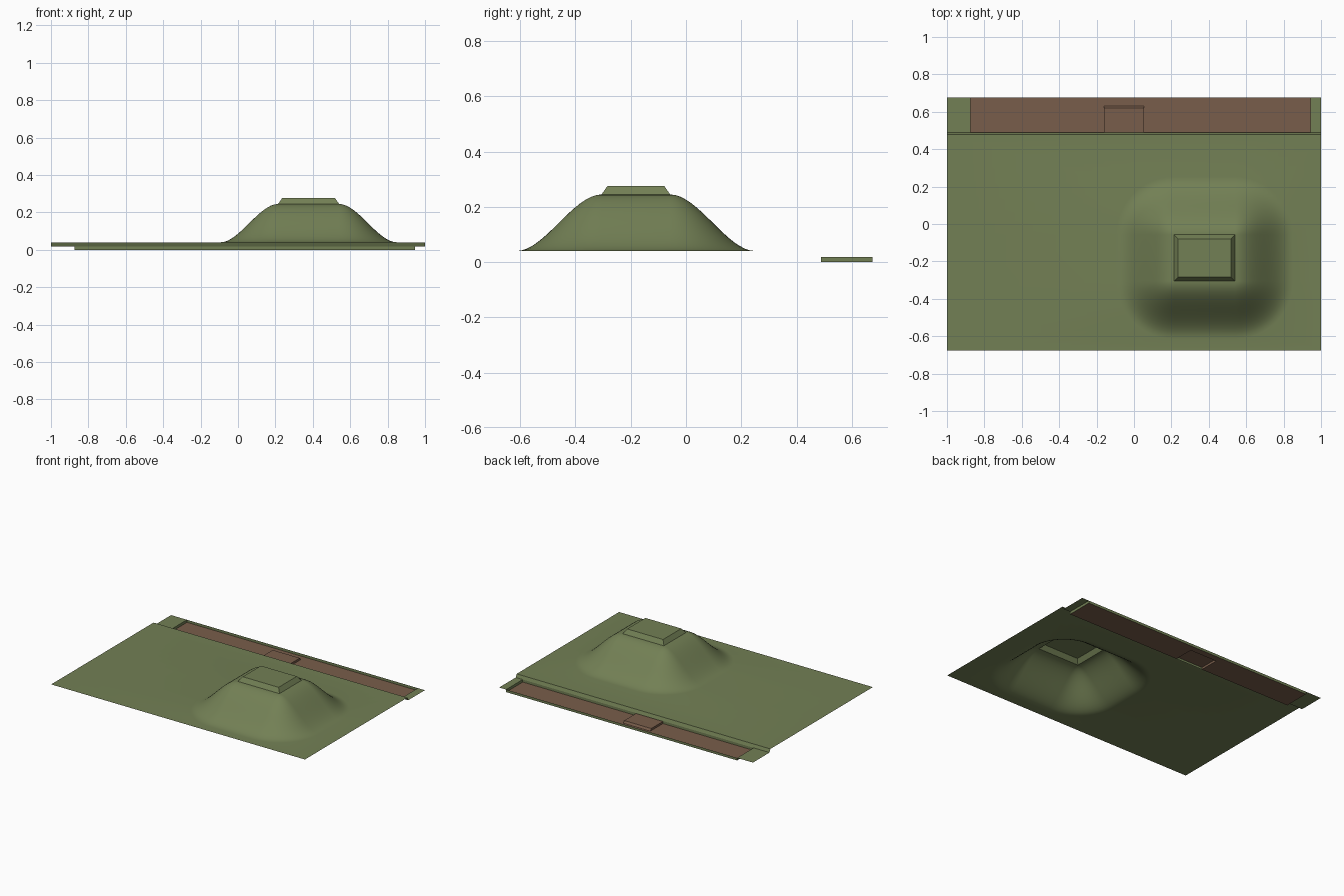
import bpy, bmesh, math

if "Cube" in bpy.data.objects:
    bpy.data.objects.remove(bpy.data.objects["Cube"])


def material(name, color):
    m = bpy.data.materials.new(name)
    m.diffuse_color = (*color, 1)
    m.use_nodes = True
    m.node_tree.nodes["Principled BSDF"].inputs["Base Color"].default_value = m.diffuse_color
    return m


GREEN = material("grass", (0.17, 0.215, 0.09))
BROWN = material("earth", (0.19, 0.11, 0.07))


def finish(bm, name, mat):
    me = bpy.data.meshes.new(name)
    bm.to_mesh(me)
    bm.free()
    me.materials.append(mat)
    ob = bpy.data.objects.new(name, me)
    bpy.context.collection.objects.link(ob)
    return ob


def quads_object(name, quads, mat):
    bm = bmesh.new()
    for q in quads:
        bm.faces.new([bm.verts.new(p) for p in q])
    bmesh.ops.remove_doubles(bm, verts=bm.verts, dist=1e-5)
    return finish(bm, name, mat)


def flat(x0, x1, y0, y1, z0, z1=None):
    """Upward quad, height z0 at y0 and z1 at y1."""
    z1 = z0 if z1 is None else z1
    return [(x0, y0, z0), (x1, y0, z0), (x1, y1, z1), (x0, y1, z1)]


def wall(a, b, z0, z1):
    """Vertical quad from a to b, facing right of travel."""
    return [(*a, z0), (*b, z0), (*b, z1), (*a, z1)]


Z_FIELD, Z_STRIP, Z_HILL, Z_TOP = 0.04, 0.018, 0.245, 0.276
Y_BACK, Y_STEP, Y_BANK = 0.675, 0.478, 0.488

# Field with hill: rounded rings around a rectangle, blended out to the field edge
X0, X1, Y0, Y1 = 0.215, 0.54, -0.305, -0.058
REACH, STEPS, K = 0.31, 16, 13
corners = []
for i, (cx, cy) in enumerate([(X1, Y1), (X0, Y1), (X0, Y0), (X1, Y0)]):
    for k in range(K):
        a = math.pi / 2 * (i + k / (K - 1))
        corners.append((cx, cy, math.cos(a), math.sin(a)))

bm = bmesh.new()
rings = []
for s in range(STEPS + 1):
    t = s / STEPS
    z = Z_HILL - (Z_HILL - Z_FIELD) * t * t * (3 - 2 * t)
    d = max(REACH * t, 1e-3)
    rings.append([bm.verts.new((cx + d * c, cy + d * n, z)) for cx, cy, c, n in corners])
edge = []
for cx, cy, c, n in corners:
    m = max(abs(c), abs(n))
    ex = 1 if cx == X1 else -1
    ey = Y_STEP if cy == Y1 else -Y_BACK
    edge.append(bm.verts.new((cx + abs(c) / m * (ex - cx),
                              cy + abs(n) / m * (ey - cy), Z_FIELD)))
rings.append(edge)
for a, b in zip(rings, rings[1:]):
    for i in range(len(a)):
        j = (i + 1) % len(a)
        bm.faces.new((a[i], b[i], b[j], a[j]))

# Flat-topped cap on the hill, drawn in from the innermost ring
base = [bm.verts.new((x, y, Z_HILL)) for x, y in [(X0, Y0), (X1, Y0), (X1, Y1), (X0, Y1)]]
I = 0.021
top = [bm.verts.new((x, y, Z_TOP)) for x, y in
       [(X0 + I, Y0 + I), (X1 - I, Y0 + I), (X1 - I, Y1 - I), (X0 + I, Y1 - I)]]
bm.faces.new(top)
for i in range(4):
    j = (i + 1) % 4
    bm.faces.new((base[i], base[j], top[j], top[i]))
bmesh.ops.remove_doubles(bm, verts=bm.verts, dist=1.5e-3)
field = finish(bm, "field_with_hill", GREEN)
bpy.context.view_layer.objects.active = field
field.select_set(True)
bpy.ops.object.shade_smooth_by_angle(angle=math.radians(30))

# Bank down to the lower strip, the strip's ends and the trench walls
TX0, TX1 = -0.875, 0.945
quads_object("back_bank", [
    flat(-1, 1, Y_STEP, Y_BANK, Z_FIELD, Z_STRIP),
    flat(-1, TX0, Y_BANK, Y_BACK, Z_STRIP),
    flat(TX1, 1, Y_BANK, Y_BACK, Z_STRIP),
    wall((TX1, Y_BANK), (TX0, Y_BANK), 0, Z_STRIP),
    wall((TX0, Y_BANK), (TX0, Y_BACK), 0, Z_STRIP),
    wall((TX0, Y_BACK), (TX1, Y_BACK), 0, Z_STRIP),
    wall((TX1, Y_BACK), (TX1, Y_BANK), 0, Z_STRIP),
], GREEN)

# Brown trench floor with a raised block against the bank
BX0, BX1, BY0, BY1, BZ = -0.16, 0.053, 0.62, 0.63, 0.015
quads_object("trench_floor", [
    flat(TX0, BX0, Y_BANK, Y_BACK, 0),
    flat(BX1, TX1, Y_BANK, Y_BACK, 0),
    flat(BX0, BX1, BY1, Y_BACK, 0),
    flat(BX0, BX1, Y_BANK, BY0, BZ),
    flat(BX0, BX1, BY0, BY1, BZ, 0),
    [(BX0, BY1, 0), (BX0, Y_BANK, 0), (BX0, Y_BANK, BZ), (BX0, BY0, BZ)],
    [(BX1, Y_BANK, 0), (BX1, BY1, 0), (BX1, BY0, BZ), (BX1, Y_BANK, BZ)],
], BROWN)
